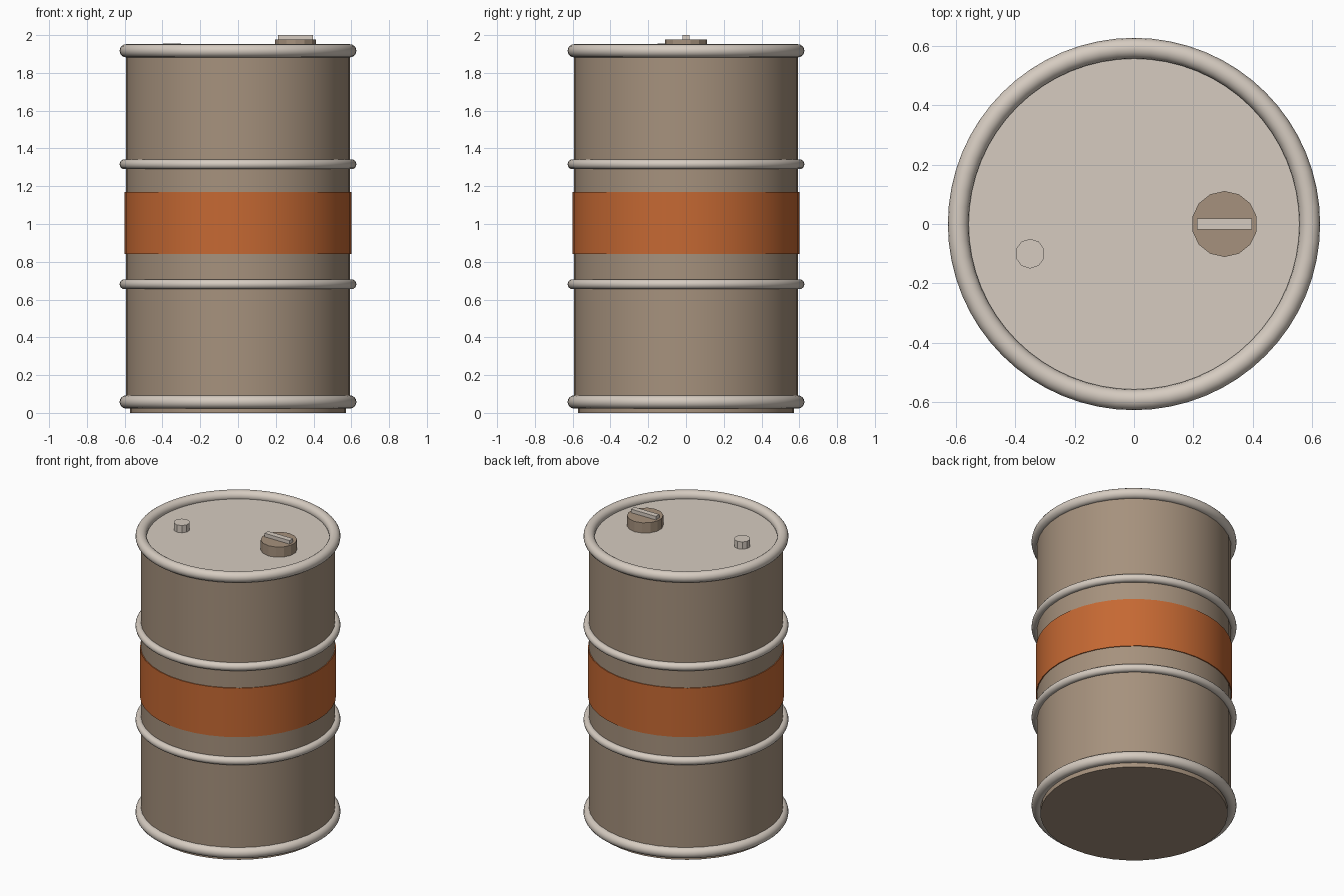
import bpy, math

if "Cube" in bpy.data.objects:
    bpy.data.objects.remove(bpy.data.objects["Cube"])


def material(name, rgb):
    m = bpy.data.materials.new(name)
    m.diffuse_color = (*rgb, 1.0)
    m.use_nodes = True
    m.node_tree.nodes["Principled BSDF"].inputs["Base Color"].default_value = m.diffuse_color
    return m


TAUPE = material("taupe_paint", (0.38, 0.285, 0.205))
PALE = material("pale_metal", (0.67, 0.60, 0.53))
ORANGE = material("orange_paint", (0.56, 0.14, 0.033))


def finish(name, mat, smooth_angle=None):
    ob = bpy.context.object
    ob.name = name
    ob.data.materials.append(mat)
    if smooth_angle:
        bpy.ops.object.shade_smooth_by_angle(angle=math.radians(smooth_angle))
    return ob


def cylinder(name, mat, r, z0, z1, x=0, y=0, sides=40, smooth=30):
    bpy.ops.mesh.primitive_cylinder_add(
        vertices=sides, radius=r, depth=z1 - z0, location=(x, y, (z0 + z1) / 2))
    return finish(name, mat, smooth)


def ring(name, major, minor, z):
    bpy.ops.mesh.primitive_torus_add(
        major_segments=64, minor_segments=16, major_radius=major,
        minor_radius=minor, location=(0, 0, z))
    return finish(name, PALE, 60)


# Drum shell, recessed base and lid
cylinder("drum_body", TAUPE, 0.594, 0.03, 1.895)
cylinder("drum_base", TAUPE, 0.573, 0.0, 0.06)
cylinder("drum_lid", PALE, 0.575, 1.88, 1.907)

# Painted stripe around the middle
cylinder("painted_band", ORANGE, 0.60, 0.84, 1.17)

# End rims and rolling hoops
ring("bottom_rim", 0.592, 0.035, 0.058)
ring("lower_hoop", 0.601, 0.026, 0.681)
ring("upper_hoop", 0.601, 0.026, 1.316)
ring("top_rim", 0.592, 0.035, 1.917)

# Large bung with its grip bar, and small vent cap
cylinder("bung", TAUPE, 0.111, 1.90, 1.976, 0.305, 0, 14, None)
bpy.ops.mesh.primitive_cube_add(size=1, location=(0.305, 0, 1.985))
bpy.context.object.scale = (0.185, 0.037, 0.03)
bpy.ops.object.transform_apply(location=False, rotation=False, scale=True)
finish("bung_grip", PALE)
cylinder("vent_cap", PALE, 0.05, 1.90, 1.956, -0.35, -0.10, 10, None)
